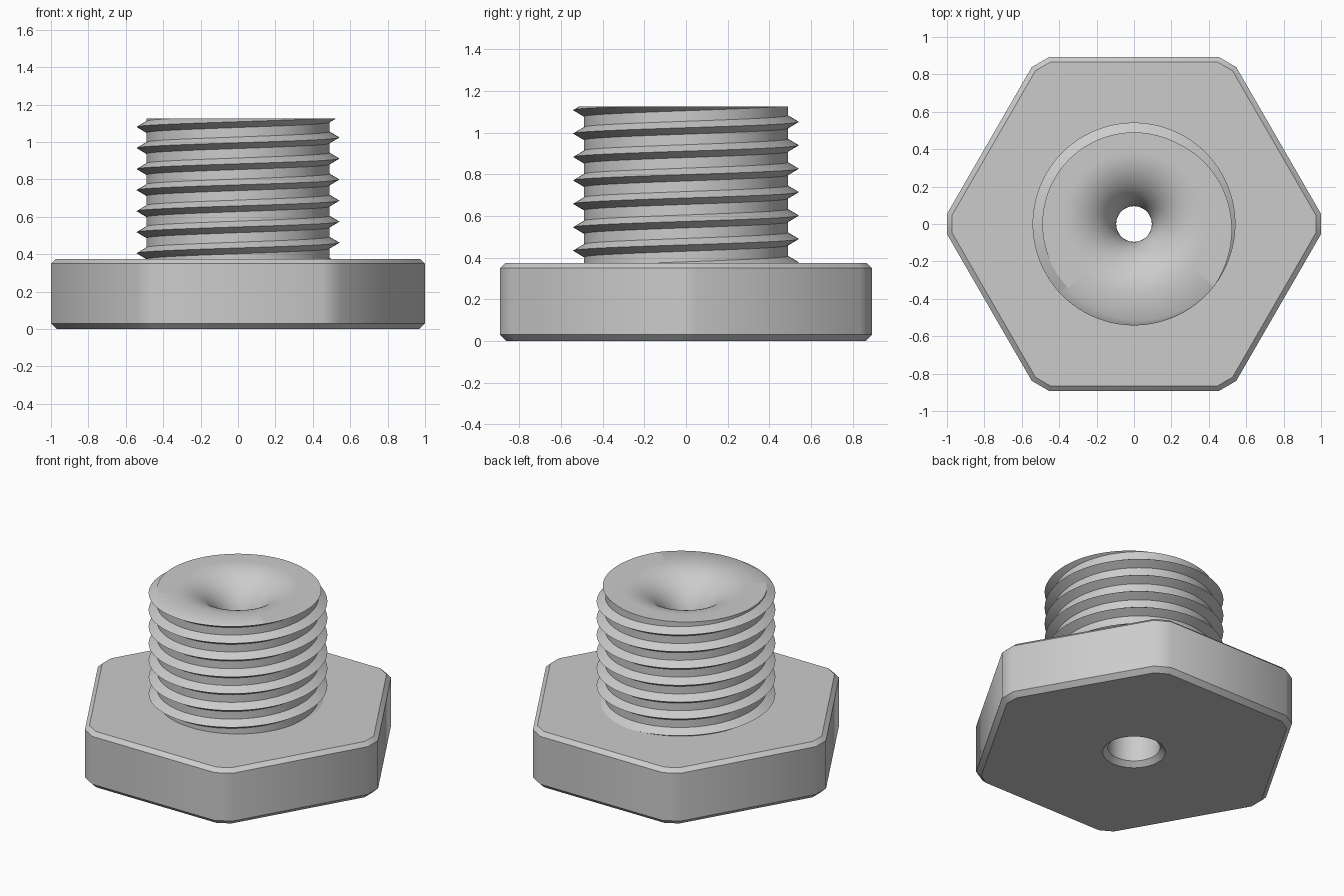
import bpy, bmesh, math

cube = bpy.data.objects.get("Cube")
if cube:
    bpy.data.objects.remove(cube)

SEG = 128
HEAD_H, TOP = 0.375, 1.125
ROOT, TOOTH, HALF, PITCH = 0.49, 0.052, 0.031, 0.1125
CREST_Z = 1.024                      # crest height on the +x side
HOLE, BORE, MOUTH, FILLET = 0.095, 0.158, 0.19, 0.29

metal = bpy.data.materials.new("grey metal")
metal.use_nodes = True
GREY = (0.6, 0.6, 0.6, 1)
metal.diffuse_color = GREY
metal.node_tree.nodes["Principled BSDF"].inputs["Base Color"].default_value = GREY


def finish(bm, name):
    bmesh.ops.remove_doubles(bm, verts=bm.verts, dist=1e-5)
    bmesh.ops.recalc_face_normals(bm, faces=bm.faces)
    mesh = bpy.data.meshes.new(name)
    bm.to_mesh(mesh)
    bm.free()
    mesh.materials.append(metal)
    obj = bpy.data.objects.new(name, mesh)
    bpy.context.collection.objects.link(obj)
    bpy.ops.object.select_all(action='DESELECT')
    obj.select_set(True)
    bpy.context.view_layer.objects.active = obj
    bpy.ops.object.shade_smooth_by_angle(angle=math.radians(35))
    return obj


def ring(bm, points, z):
    return [bm.verts.new((x, y, z)) for x, y in points]


def circle(radius):
    return [(radius * math.cos(math.tau * i / SEG), radius * math.sin(math.tau * i / SEG))
            for i in range(SEG)]


def loop_edges(bm, loop):
    return [bm.edges.get(pair) or bm.edges.new(pair)
            for pair in zip(loop, loop[1:] + loop[:1])]


def hexagon(inset):
    """Hexagon with cut corners, shrunk evenly by inset."""
    flat, cut = 0.893 - inset, 1.0 - inset
    half = (flat / math.cos(math.pi / 6) - cut) * math.tan(math.pi / 3)
    points = []
    for i in range(6):
        a = i * math.pi / 3
        for s in (-half, half):
            points.append((cut * math.cos(a) - s * math.sin(a),
                           cut * math.sin(a) + s * math.cos(a)))
    return points


# Hexagonal head with chamfered rims and a round opening in each end
bm = bmesh.new()
levels = [(0.03, 0), (0, 0.03), (0, HEAD_H - 0.025), (0.027, HEAD_H)]
loops = [ring(bm, hexagon(inset), z) for inset, z in levels]
for low, high in zip(loops, loops[1:]):
    for i in range(12):
        j = (i + 1) % 12
        bm.faces.new((low[i], low[j], high[j], high[i]))
for loop, radius, z in ((loops[0], MOUTH, 0), (loops[-1], ROOT - 0.03, HEAD_H)):
    opening = ring(bm, circle(radius), z)
    edges = loop_edges(bm, loop) + loop_edges(bm, opening)
    bmesh.ops.triangle_fill(bm, edges=edges, use_beauty=True)
finish(bm, "hex_head")


# Threaded stud: helical tooth rows clipped to the stud height, then funnel and bore
def thread_radius(z, turn):
    d = (z - CREST_Z) / PITCH - turn
    d = abs(d - round(d)) * PITCH
    return ROOT + TOOTH * max(0, 1 - d / HALF)


inner = [(HOLE + FILLET * (1 - math.sin(a)), TOP - FILLET * (1 - math.cos(a)))
         for a in (math.pi / 2 * i / 20 for i in range(21))]
inner += [(HOLE, 0.6), (BORE, 0.54), (BORE, 0.03), (MOUTH, 0)]

bm = bmesh.new()
columns = []
for i in range(SEG + 1):
    turn = i / SEG
    heights = [CREST_Z + PITCH * (k + turn) + step
               for k in range(-9, 3) for step in (-HALF, 0, HALF)]
    heights = [min(max(z, HEAD_H), TOP) for z in heights]
    profile = [(thread_radius(z, turn), z) for z in heights] + inner
    c, s = math.cos(math.tau * turn), math.sin(math.tau * turn)
    columns.append([bm.verts.new((r * c, r * s, z)) for r, z in profile])
for a, b in zip(columns, columns[1:]):
    for j in range(len(a) - 1):
        bm.faces.new((a[j], b[j], b[j + 1], a[j + 1]))
finish(bm, "threaded_stud")
